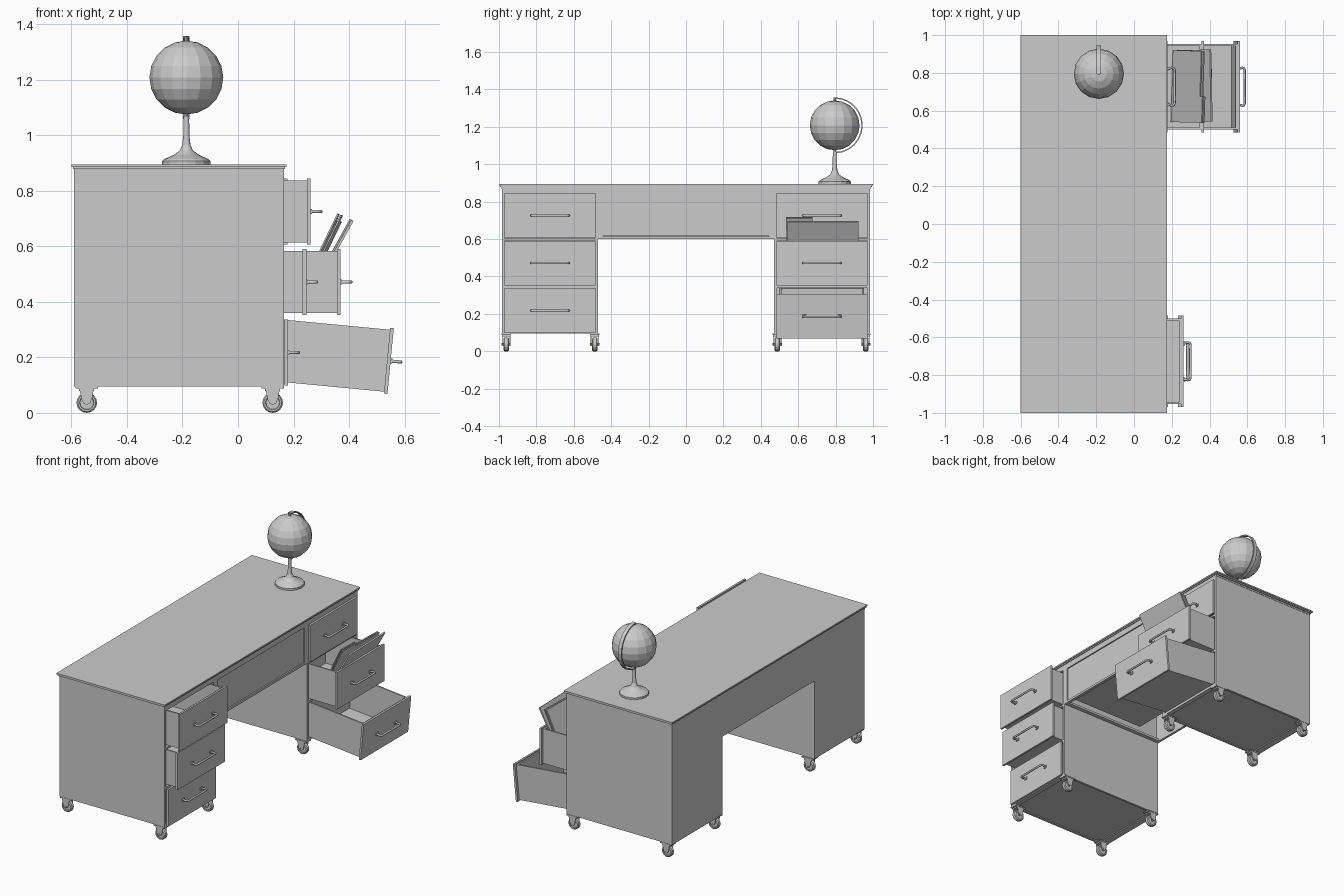
import bpy, bmesh, math
from mathutils import Matrix, Vector

cube = bpy.data.objects.get("Cube")
if cube:
    bpy.data.objects.remove(cube, do_unlink=True)

grey = bpy.data.materials.new("plain grey")
grey.use_nodes = True
COLOUR = (0.6, 0.6, 0.6, 1)
grey.diffuse_color = COLOUR
grey.node_tree.nodes["Principled BSDF"].inputs["Base Color"].default_value = COLOUR


def finish(name, bm, matrix=Matrix()):
    bmesh.ops.recalc_face_normals(bm, faces=bm.faces)
    mesh = bpy.data.meshes.new(name)
    bm.to_mesh(mesh)
    bm.free()
    mesh.materials.append(grey)
    obj = bpy.data.objects.new(name, mesh)
    obj.matrix_world = matrix
    bpy.context.collection.objects.link(obj)
    return obj


def add_box(bm, x, y, z):
    """Add a block spanning the three (low, high) ranges."""
    size = [b - a for a, b in (x, y, z)]
    mid = [(a + b) / 2 for a, b in (x, y, z)]
    bmesh.ops.create_cube(bm, size=1, matrix=Matrix.Translation(mid) @ Matrix.Diagonal((*size, 1)))


def boxes(name, spans, matrix=Matrix()):
    bm = bmesh.new()
    for span in spans:
        add_box(bm, *span)
    return finish(name, bm, matrix)


def prism(name, outline, y0, y1, matrix=Matrix()):
    """Extrude an x-z outline along y."""
    bm = bmesh.new()
    face = bm.faces.new([bm.verts.new((x, y0, z)) for x, z in outline])
    ext = bmesh.ops.extrude_face_region(bm, geom=[face])
    verts = [v for v in ext["geom"] if isinstance(v, bmesh.types.BMVert)]
    bmesh.ops.translate(bm, verts=verts, vec=(0, y1 - y0, 0))
    return finish(name, bm, matrix)


def lathe(name, profile, matrix, steps=16):
    """Spin a radius-height profile about z."""
    bm = bmesh.new()
    verts = [bm.verts.new((r, 0, z)) for r, z in profile]
    edges = [bm.edges.new(pair) for pair in zip(verts, verts[1:])]
    bmesh.ops.spin(bm, geom=verts + edges, cent=(0, 0, 0), axis=(0, 0, 1),
                   angle=math.tau, steps=steps)
    bmesh.ops.remove_doubles(bm, verts=bm.verts, dist=1e-4)
    return finish(name, bm, matrix)


def tube(name, points, radius, matrix):
    curve = bpy.data.curves.new(name, "CURVE")
    curve.dimensions = "3D"
    curve.bevel_depth = radius
    curve.bevel_resolution = 1
    curve.use_fill_caps = True
    spline = curve.splines.new("POLY")
    spline.points.add(len(points) - 1)
    for p, co in zip(spline.points, points):
        p.co = (*co, 1)
    curve.materials.append(grey)
    obj = bpy.data.objects.new(name, curve)
    obj.matrix_world = matrix
    bpy.context.collection.objects.link(obj)


BACK, FRONT, TOP, BASE = -0.59, 0.165, 0.872, 0.095
T = 0.015

# Stepped table top
boxes("table_top", [((-0.6, 0.175), (-1, 1), (0.886, 0.895)),
                    ((-0.595, 0.17), (-0.994, 0.994), (0.878, 0.886)),
                    ((BACK, FRONT), (-0.987, 0.987), (0.868, 0.878))])

# Drawer: front panel plus open box, built around the panel centre
def drawer(name, x, y, z, tilt=0.0):
    m = Matrix.Translation((x, y, z)) @ Matrix.Rotation(tilt, 4, "Y")
    w, h, d, t = 0.226, 0.112, 0.4, 0.01
    boxes(name, [((0, 0.013), (-0.243, 0.243), (-0.119, 0.119)),
                 ((-d, 0), (-w, -w + t), (-h, h)),
                 ((-d, 0), (w - t, w), (-h, h)),
                 ((-d, -d + t), (-w + t, w - t), (-h, h)),
                 ((-t, 0), (-w + t, w - t), (-h, h)),
                 ((-d + t, -t), (-w + t, w - t), (-h, -h + t))], m)
    half = [(0.01, 0.093), (0.036, 0.1), (0.045, 0.098), (0.05, 0.088), (0.05, 0.07)]
    path = [(a, b, 0) for a, b in half] + [(a, -b, 0) for a, b in reversed(half)]
    tube(name + "_handle", path, 0.0065, m)
    for s in (-1, 1):
        boxes(name + "_handle_foot",
              [((0.012, 0.018), (s * 0.093 - 0.011, s * 0.093 + 0.011), (-0.009, 0.009))], m)


# Caster: mounting plate, fork, tyre and hub
def caster(x, y):
    m = Matrix.Translation((x, y, 0))
    boxes("caster_plate", [((-0.04, 0.04), (-0.025, 0.025), (0.087, BASE)),
                           ((-0.027, 0.027), (-0.022, 0.022), (0.079, 0.088))], m)
    fork = [(-0.026, 0.088), (-0.019, 0.05), (-0.012, 0.034), (0, 0.029),
            (0.012, 0.034), (0.019, 0.05), (0.026, 0.088)]
    for s in (-1, 1):
        prism("caster_fork", fork, s * 0.018, s * 0.023, m)
    axle = Matrix.Translation((x, y, 0.037)) @ Matrix.Rotation(math.pi / 2, 4, "X")
    lathe("caster_wheel", [(0, -0.011), (0.024, -0.011), (0.026, -0.015), (0.032, -0.015),
                           (0.037, -0.009), (0.037, 0.009), (0.032, 0.015),
                           (0.026, 0.015), (0.024, 0.011), (0, 0.011)], axle)
    lathe("caster_axle", [(0, -0.025), (0.007, -0.025), (0.007, 0.025), (0, 0.025)], axle, 8)


# Two pedestals with rails, recessed floor and casters
LEVELS = {"top": 0.726, "middle": 0.471, "bottom": 0.218}
for side, s in (("right", -1), ("left", 1)):
    lo, hi = sorted((s * 0.471, s * 0.985))
    inner = (lo + T, hi - T)
    parts = [((BACK, FRONT), (lo, lo + T), (BASE, TOP)),
             ((BACK, FRONT), (hi - T, hi), (BASE, TOP)),
             ((BACK, BACK + T), inner, (BASE, TOP)),
             ((BACK + T, FRONT), inner, (0.102, 0.112)),
             ((FRONT - 0.03, FRONT), inner, (BASE, 0.102)),
             ((BACK + T, BACK + 0.045), inner, (BASE, 0.102)),
             ((FRONT - 0.03, FRONT), inner, (0.845, TOP))]
    for z in (0.345, 0.598):
        parts.append(((FRONT - 0.05, FRONT), inner, (z - 0.006, z + 0.006)))
    boxes(side + "_pedestal", parts)
    for x in (-0.545, 0.125):
        for y in (0.487, 0.962):
            caster(x, s * y)

MID = 0.727
for level, x in (("top", 0.249), ("middle", 0.233), ("bottom", 0.168)):
    drawer("right_" + level + "_drawer", x, -MID, LEVELS[level])
drawer("left_top_drawer", FRONT, MID, LEVELS["top"])
drawer("left_middle_drawer", 0.357, MID, LEVELS["middle"])
drawer("left_bottom_drawer", 0.537, MID, 0.188, 0.095)

# Apron across the knee space, with a recessed centre drawer
W = 0.471
boxes("knee_apron", [((BACK, BACK + T), (-W, W), (0.6, TOP)),
                     ((FRONT - 0.02, FRONT), (-W, W), (0.842, TOP)),
                     ((FRONT - 0.02, FRONT), (-W, W), (0.6, 0.614)),
                     ((FRONT - 0.02, FRONT), (-W, -0.445), (0.614, 0.842)),
                     ((FRONT - 0.02, FRONT), (0.445, W), (0.614, 0.842)),
                     ((BACK + T, FRONT - 0.02), (-W, -0.445), (0.6, 0.614)),
                     ((BACK + T, FRONT - 0.02), (0.445, W), (0.6, 0.614))])
boxes("centre_drawer", [((FRONT - 0.02, FRONT - 0.006), (-0.443, 0.443), (0.616, 0.84)),
                        ((-0.4, FRONT - 0.02), (-0.42, 0.42), (0.625, 0.635)),
                        ((-0.4, FRONT - 0.02), (-0.42, -0.41), (0.635, 0.82)),
                        ((-0.4, FRONT - 0.02), (0.41, 0.42), (0.635, 0.82)),
                        ((-0.4, -0.39), (-0.41, 0.41), (0.635, 0.82))])

# Folders leaning in the open drawer, local z runs up the sheet
def folder(name, x, lean, twist, height, thick, tab):
    m = (Matrix.Translation((x, 0.73, 0.38)) @ Matrix.Rotation(twist, 4, "Z")
         @ Matrix.Rotation(lean, 4, "Y"))
    spans = [((0, thick), (-0.19, 0.19), (0, height))]
    if tab:
        spans.append(((0, thick), (-0.19, -0.05), (height, height + tab)))
    boxes(name, spans, m)


folder("folder_back_sheet", 0.2, 0.45, -0.03, 0.345, 0.006, 0.03)
folder("folder_front_sheet", 0.213, 0.45, -0.03, 0.345, 0.006, 0.025)
folder("second_folder", 0.232, 0.5, 0.02, 0.36, 0.009, 0)

# Globe on a turned stand
GX, GY, GZ, R = -0.186, 0.795, 1.208, 0.133
lathe("globe_stand", [(0, 0.893), (0.087, 0.893), (0.087, 0.907), (0.08, 0.914), (0.045, 0.93),
                      (0.024, 0.945), (0.015, 0.965), (0.011, 1.0), (0.01, 1.068), (0, 1.068)],
      Matrix.Translation((GX, GY, 0)))
bm = bmesh.new()
bmesh.ops.create_uvsphere(bm, u_segments=16, v_segments=10, radius=R)
finish("globe_ball", bm, Matrix.Translation((GX, GY, GZ)))

# Curved arm running from pole to pole behind the ball
bm = bmesh.new()
rings = []
STEPS = 12
for i in range(STEPS + 1):
    a = math.pi * (i / STEPS - 0.5)
    rings.append([bm.verts.new((x, r * math.cos(a), r * math.sin(a)))
                  for x, r in ((-0.012, 0.143), (0.012, 0.143), (0.012, 0.15), (-0.012, 0.15))])
for a, b in zip(rings, rings[1:]):
    for k in range(4):
        bm.faces.new((a[k], a[k - 1], b[k - 1], b[k]))
bm.faces.new(rings[0])
bm.faces.new(rings[-1])
finish("globe_arm", bm, Matrix.Translation((GX, GY, GZ)))
lathe("globe_pivot", [(0, -0.148), (0.007, -0.148), (0.007, 0.148), (0, 0.148)],
      Matrix.Translation((GX, GY, GZ)), 8)
